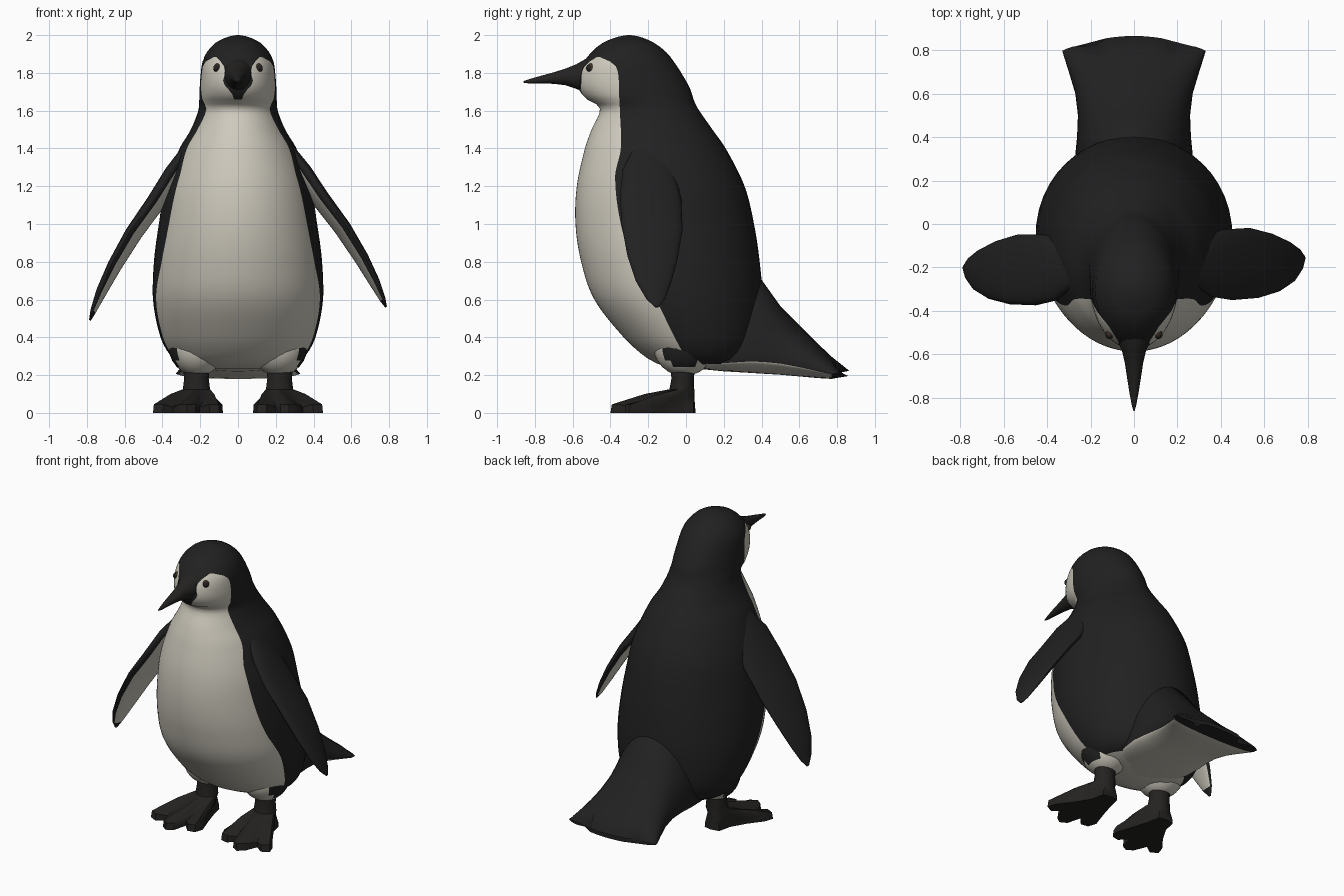
import bpy, bmesh, math
from mathutils import Vector

if "Cube" in bpy.data.objects:
    bpy.data.objects.remove(bpy.data.objects["Cube"])


def material(name, rgb):
    m = bpy.data.materials.new(name)
    m.diffuse_color = (*rgb, 1)
    m.use_nodes = True
    m.node_tree.nodes["Principled BSDF"].inputs["Base Color"].default_value = m.diffuse_color
    return m


BLACK = material("black_feathers", (0.015, 0.015, 0.015))
WHITE = material("cream_feathers", (0.62, 0.59, 0.51))
BROWN = material("brown_iris", (0.06, 0.035, 0.02))
SKIN = material("dark_skin", (0.017, 0.016, 0.015))


def curve(keys, t, k):
    """Smooth cubic interpolation of column k in a table sorted by column 0."""
    n = len(keys)
    t = min(max(t, keys[0][0]), keys[-1][0])
    i = max(j for j in range(n - 1) if keys[j][0] <= t)

    def slope(j):
        a, b = keys[max(j - 1, 0)], keys[min(j + 1, n - 1)]
        return (b[k] - a[k]) / (b[0] - a[0])
    a, b = keys[i], keys[i + 1]
    h = b[0] - a[0]
    s = (t - a[0]) / h
    return ((2*s**3 - 3*s*s + 1) * a[k] + (s**3 - 2*s*s + s) * h * slope(i)
            + (3*s*s - 2*s**3) * b[k] + (s**3 - s*s) * h * slope(i + 1))


def finish(name, bm, mats, angle=50):
    bmesh.ops.recalc_face_normals(bm, faces=bm.faces[:])
    me = bpy.data.meshes.new(name)
    bm.to_mesh(me)
    bm.free()
    for m in mats:
        me.materials.append(m)
    ob = bpy.data.objects.new(name, me)
    bpy.context.collection.objects.link(ob)
    bpy.ops.object.select_all(action='DESELECT')
    ob.select_set(True)
    bpy.context.view_layer.objects.active = ob
    bpy.ops.object.shade_smooth_by_angle(angle=math.radians(angle))
    return ob


def loft(name, rings, mats, rule=lambda i, j, c: 0, angle=50):
    """Skin equal-length closed rings; rule(ring, column, centre) picks the colour."""
    bm = bmesh.new()
    vs = [[bm.verts.new(p) for p in r] for r in rings]
    n = len(rings[0])
    for i in range(len(vs) - 1):
        for j in range(n):
            k = (j + 1) % n
            f = bm.faces.new((vs[i][j], vs[i][k], vs[i + 1][k], vs[i + 1][j]))
            f.material_index = rule(i, j, f.calc_center_median())
    for i, r in ((0, vs[0]), (len(vs) - 2, vs[-1])):
        f = bm.faces.new(r)
        f.material_index = rule(i, 0, f.calc_center_median())
    return finish(name, bm, mats, angle)


# Body and head: height, half width, front y, back y
BODY = [(.235, .20, -.07, .16), (.26, .30, -.15, .28), (.30, .355, -.22, .345), (.4, .41, -.33, .39),
        (.6, .45, -.485, .405), (.8, .445, -.555, .39), (1.0, .42, -.585, .36),
        (1.2, .385, -.578, .31), (1.4, .31, -.535, .21), (1.5, .25, -.50, .14),
        (1.6, .21, -.455, .07), (1.635, .207, -.475, .05), (1.66, .205, -.525, .04),
        (1.72, .203, -.57, .02), (1.8, .197, -.57, -.025), (1.86, .188, -.54, -.065),
        (1.91, .165, -.50, -.105), (1.96, .118, -.44, -.17), (1.985, .07, -.38, -.225),
        (1.996, .035, -.34, -.265), (2.0, .008, -.31, -.295)]
# y of the line between light front and dark back
EDGE = [(.235, .03), (.4, -.06), (.6, -.16), (.8, -.28), (1.0, -.345), (1.25, -.375),
        (1.4, -.345), (1.6, -.35), (1.7, -.355), (1.8, -.36), (1.85, -.385), (1.885, -.46)]
# Angle of the dark wedge around the beak
WEDGE = [(.2, .3), (1.6, .3), (1.66, .1), (1.7, .2), (1.75, .4), (1.8, .36),
         (1.85, .44), (1.885, .7), (2.0, .7)]
N0, N1, N2 = 4, 10, 14
HALF = N0 + N1 + N2
levels = [.235 + .025 * i for i in range(70)] + [1.972, 1.985, 1.993, 1.998, 2.0]
rings = []
for z in levels:
    w, yf, yb = (curve(BODY, z, k) for k in (1, 2, 3))
    cy, d = (yf + yb) / 2, (yb - yf) / 2
    a1 = curve(WEDGE, z, 1)
    a2 = .82
    if z < 1.886:
        a2 = math.acos(max(-.95, min(.95, (cy - curve(EDGE, z, 1)) / d)))
    a2 = max(a2, a1 + .08)
    half = ([a1 * i / N0 for i in range(N0)] + [a1 + (a2 - a1) * i / N1 for i in range(N1)]
            + [a2 + (math.pi - a2) * i / N2 for i in range(N2 + 1)])
    angles = half + [-a for a in half[-2:0:-1]]
    rings.append([(w * math.sin(a), cy - d * math.cos(a), z) for a in angles])


def body_rule(i, j, c):
    j = min(j, 2 * HALF - 1 - j)
    if c.z < .27 or (j < N0 and c.z < 1.672):
        return 1
    return 1 if N0 <= j < N0 + N1 and c.z < 1.885 else 0


loft("body", rings, [BLACK, WHITE], body_rule)

# Tail: y, half width, top z, edge z, bottom z
TAIL = [(.05, .20, .42, .27, .235), (.2, .26, .62, .27, .22), (.32, .27, .72, .28, .213),
        (.4, .262, .705, .28, .208), (.5, .258, .565, .27, .202), (.6, .27, .465, .25, .193),
        (.7, .30, .365, .225, .184), (.77, .322, .298, .207, .18), (.86, .33, .222, .208, .196)]
TN = 48
rings = []
for s, (y, w, top, edge, bot) in enumerate(TAIL):
    ring = []
    for j in range(TN):
        a = 2 * math.pi * j / TN
        u, v = math.cos(a), math.sin(a)
        yy = y
        if s == len(TAIL) - 1:  # three scalloped lobes
            yy = .865 - .07 * u * u if abs(u) < .46 else .82 - .38 * (abs(u) - .75) ** 2
        ring.append((w * u, yy, edge + v * (top - edge if v > 0 else edge - bot)))
    rings.append(ring)
loft("tail", rings, [BLACK, WHITE],
     lambda i, j, c: 1 if j > TN // 2 and j < TN - 1 and c.y < .76 else 0, 60)

# Beak: y, half width, top z, bottom z
BEAK = [(-.46, .10, 1.885, 1.70), (-.53, .083, 1.875, 1.695), (-.58, .056, 1.846, 1.715),
        (-.64, .042, 1.822, 1.735), (-.70, .033, 1.803, 1.742), (-.77, .022, 1.784, 1.745),
        (-.83, .011, 1.767, 1.744), (-.86, .003, 1.757, 1.748)]
loft("beak", [[(w * math.cos(a), y, (t + b) / 2 + (t - b) / 2 * math.sin(a))
               for a in (math.tau * j / 16 for j in range(16))] for y, w, t, b in BEAK], [SKIN])

# Flippers: x, z, leading y, trailing y, half thickness
FLIP = [(.24, 1.43, -.26, -.13, .03), (.34, 1.28, -.335, -.055, .045), (.43, 1.14, -.35, -.025, .045),
        (.55, .98, -.34, -.018, .04), (.65, .82, -.31, -.045, .034), (.72, .69, -.265, -.08, .026),
        (.762, .60, -.21, -.115, .015), (.779, .56, -.165, -.145, .005)]


def flipper(name, side, dy, drop):
    rings = []
    for s, (x, z, yl, yt, th) in enumerate(FLIP):
        g = s / (len(FLIP) - 1)
        x0, z0 = x + .005 * g, z - drop * g
        cy, c = (yl + yt) / 2 + dy * g ** .5, (yt - yl) / 2
        ring = []
        for j in range(24):
            a = math.tau * j / 24
            n = th * math.sin(a) - .14 * c * math.cos(a)  # leading edge twisted outwards
            ring.append((side * (x0 + .87 * n), cy + c * math.cos(a), z0 + .49 * n))
        rings.append(ring)
    loft(name, rings, [BLACK, WHITE],
         lambda i, j, c: 1 if 14 <= j <= 21 and i < len(FLIP) - 2 else 0)


flipper("right_flipper", 1, 0, 0)
flipper("left_flipper", -1, -.045, .07)

# Webbed foot outline, from the heel round the three toes
FOOT = [(.22, .05), (.28, .04), (.30, -.05), (.36, -.15), (.43, -.24), (.45, -.30), (.40, -.325),
        (.345, -.285), (.31, -.37), (.27, -.40), (.225, -.375), (.20, -.28), (.15, -.335),
        (.10, -.325), (.08, -.27), (.12, -.15), (.15, -.05), (.17, .04)]
TOES = (4, 5, 6, 8, 9, 10, 12, 13, 14)


def ellipsoid(name, centre, radii, mats, rule=lambda c: 0, seg=24):
    bm = bmesh.new()
    bmesh.ops.create_uvsphere(bm, u_segments=seg, v_segments=seg // 2, radius=1)
    for v in bm.verts:
        v.co = Vector(v.co[k] * radii[k] + centre[k] for k in range(3))
    for f in bm.faces:
        f.material_index = rule(f.calc_center_median())
    return finish(name, bm, mats)


for side, tag in ((1, "right"), (-1, "left")):
    def ankle(i, r, y, z):
        a = math.tau * i / len(FOOT)
        return Vector((.22 + r * math.sin(a), y + r * .9 * math.cos(a), z))
    low, rim, mid = [], [], []
    for i, (x, y) in enumerate(FOOT):
        h = .045 if i in TOES else .03
        low.append(Vector((x, y, 0)))
        rim.append(Vector((.22 + (x - .22) * .98, -.02 + (y + .02) * .98, h)))
        ridge = .1 if i in (5, 9, 13) else .08
        mid.append(rim[-1].lerp(ankle(i, .08, -.03, ridge), .6))
        mid[-1].z = ridge
    n = range(len(FOOT))
    rings = [low, rim, mid, [ankle(i, .073, -.022, .125) for i in n],
             [ankle(i, .066, -.018, .18) for i in n], [ankle(i, .075, -.015, .28) for i in n]]
    loft(tag + "_foot", [[(side * p.x, p.y, p.z) for p in r] for r in rings], [SKIN], angle=45)
    # Thigh bulge above each leg
    ellipsoid(tag + "_thigh", (side * .215, -.01, .36), (.155, .165, .165), [BLACK, WHITE],
              lambda c: 1 if abs(c.x) < .32 else 0)
    # Eye with dark pupil in front of a brown iris
    ellipsoid(tag + "_iris", (side * .108, -.503, 1.825), (.022, .022, .025), [BROWN], seg=16)
    ellipsoid(tag + "_pupil", (side * .113, -.511, 1.826), (.018, .018, .02), [SKIN], seg=16)
